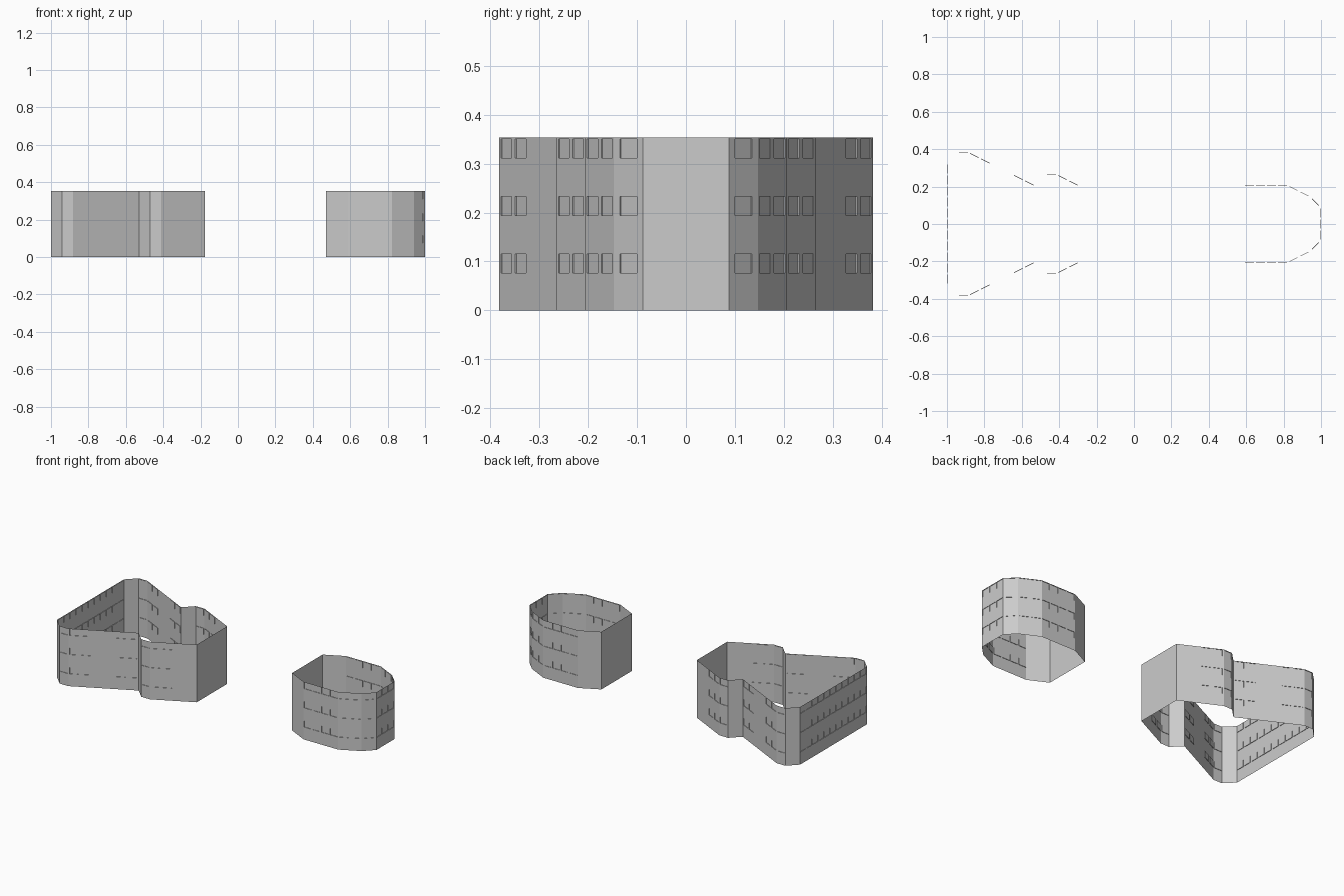
import bpy, bmesh
from mathutils import Vector

if "Cube" in bpy.data.objects:
    bpy.data.objects.remove(bpy.data.objects["Cube"])

U = 1 / 17            # plan module
FLOOR = 2 * U         # storey height
HEIGHT = 3 * FLOOR
WIN_W, WIN_LO, WIN_HI, DEPTH = 0.05, 0.076, 0.115, 0.003


def quad(bm, pts):
    bm.faces.new([bm.verts.new(p) for p in pts])


def panel(bm, a, b, z0, z1):
    quad(bm, [(*a, z0), (*b, z0), (*b, z1), (*a, z1)])


def window_panel(bm, a, b, z0):
    """One storey of one module with a shallow recessed window."""
    d = (b - a).normalized()
    mid, inward = (a + b) / 2, Vector((-d.y, d.x)) * DEPTH
    l, r = mid - d * WIN_W / 2, mid + d * WIN_W / 2
    rect = lambda p, q, lo, hi: [(*p, lo), (*q, lo), (*q, hi), (*p, hi)]
    outer = rect(a, b, z0, z0 + FLOOR)
    rim = rect(l, r, z0 + WIN_LO, z0 + WIN_HI)
    pane = rect(l + inward, r + inward, z0 + WIN_LO, z0 + WIN_HI)
    for i in range(4):
        j = (i + 1) % 4
        quad(bm, [outer[i], outer[j], rim[j], rim[i]])
        quad(bm, [rim[i], rim[j], pane[j], pane[i]])
    quad(bm, pane)


def wall_ring(name, half, closing):
    """half: (x, y, bays) along the -y side; the +y side is its mirror."""
    pts = [Vector((x, y)) * U for x, y, _ in half]
    pts += [Vector((p.x, -p.y)) for p in reversed(pts)]
    bays = [h[2] for h in half]
    bays += [s[::-1] for s in reversed(bays[:-1])] + [closing]
    bm = bmesh.new()
    for i, row in enumerate(bays):
        a, b = pts[i], pts[(i + 1) % len(pts)]
        if "w" not in row:
            panel(bm, a, b, 0, HEIGHT)
            continue
        n = len(row)
        for k, c in enumerate(row):
            p, q = a.lerp(b, k / n), a.lerp(b, (k + 1) / n)
            if c == "w":
                for f in range(3):
                    window_panel(bm, p, q, f * FLOOR)
            else:
                panel(bm, p, q, 0, HEIGHT)
    bmesh.ops.remove_doubles(bm, verts=bm.verts, dist=0.0002)
    me = bpy.data.meshes.new(name)
    bm.to_mesh(me)
    bm.free()
    ob = bpy.data.objects.new(name, me)
    bpy.context.collection.objects.link(ob)


# Large stepped wall ring ("w" = window bay, "." = blank bay)
wall_ring("stepped_wall", [
    (-17, -5.5, "."), (-16, -6.5, "w"), (-15, -6.5, "ww..ww"),
    (-9, -3.5, "."), (-8, -4.5, "w"), (-7, -4.5, "ww.."),
    (-3, -2.5, "....."),
], "w" * 11)

# Small rounded wall ring
wall_ring("rounded_wall", [
    (8, -2.5, ".."), (10, -3.5, "wwww"), (14, -3.5, "ww"),
    (16, -2.5, "w"), (17, -1.5, "www"),
], ".....")
